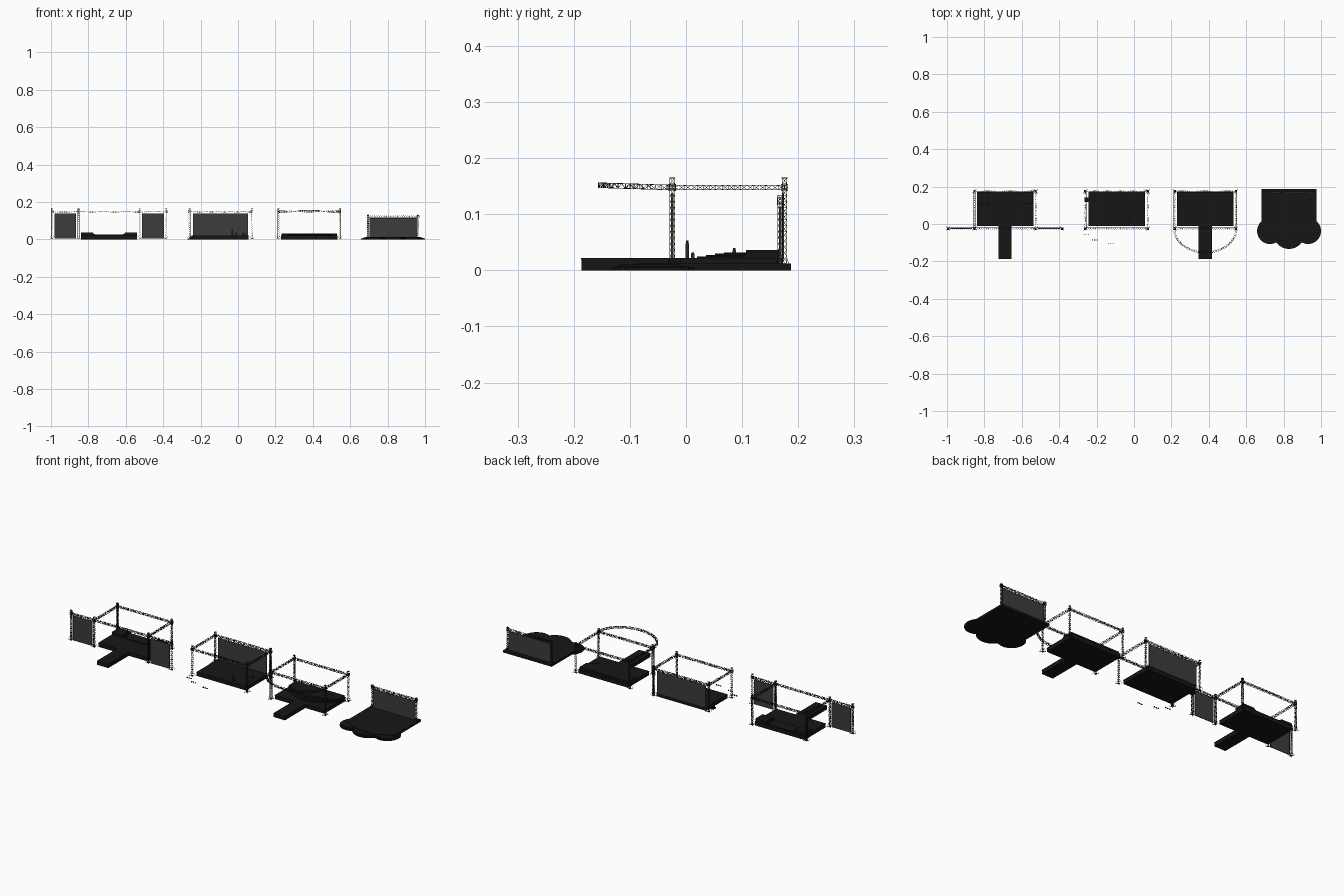
import bpy, bmesh, math
from mathutils import Vector

if "Cube" in bpy.data.objects:
    bpy.data.objects.remove(bpy.data.objects["Cube"])


def material(name, v):
    m = bpy.data.materials.new(name)
    m.diffuse_color = (v, v, v, 1)
    m.use_nodes = True
    m.node_tree.nodes["Principled BSDF"].inputs["Base Color"].default_value = m.diffuse_color
    return m


BLACK = material("stage_black", 0.008)
DARK = material("metal_dark", 0.02)
SCREEN = material("screen_grey", 0.045)


def finish(bm, name, mat):
    me = bpy.data.meshes.new(name)
    bm.to_mesh(me)
    bm.free()
    ob = bpy.data.objects.new(name, me)
    bpy.context.collection.objects.link(ob)
    me.materials.append(mat)
    return ob


def prism(name, outline, z0, z1, mat=BLACK):
    # extrude a flat outline from z0 to z1
    bm = bmesh.new()
    f = bm.faces.new([bm.verts.new((x, y, z0)) for x, y in outline])
    r = bmesh.ops.extrude_face_region(bm, geom=[f])
    top = [g for g in r["geom"] if isinstance(g, bmesh.types.BMVert)]
    bmesh.ops.translate(bm, verts=top, vec=(0, 0, z1 - z0))
    bmesh.ops.recalc_face_normals(bm, faces=bm.faces)
    return finish(bm, name, mat)


def box(name, x0, x1, y0, y1, z0, z1, mat=BLACK):
    return prism(name, [(x0, y0), (x1, y0), (x1, y1), (x0, y1)], z0, z1, mat)


def disc(name, x, y, r, z0, z1, mat=BLACK, n=48):
    pts = [(x + r * math.cos(i * math.tau / n), y + r * math.sin(i * math.tau / n)) for i in range(n)]
    return prism(name, pts, z0, z1, mat)


def bow_front(name, cx, half, y_back, y_side, y_mid, z0, z1):
    # platform with a curved front edge
    pts = [(cx + half, y_back), (cx - half, y_back)]
    for i in range(33):
        t = i / 16 - 1
        pts.append((cx + half * t, y_mid + (y_side - y_mid) * t * t))
    return prism(name, pts, z0, z1)


def tube(bm, a, b, r):
    # four-sided bar
    d = (b - a).normalized()
    u = d.orthogonal().normalized()
    v = d.cross(u)
    rings = [[bm.verts.new(p + r * o) for o in (u, v, -u, -v)] for p in (a, b)]
    for i in range(4):
        j = (i + 1) % 4
        bm.faces.new((rings[0][i], rings[0][j], rings[1][j], rings[1][i]))


def truss(name, path, w=0.0085, r=0.0007):
    # box truss: four chords with zigzag lacing
    path = [Vector(p) for p in path]
    bm = bmesh.new()
    rings = []
    for i, p in enumerate(path):
        t = (path[min(i + 1, len(path) - 1)] - path[max(i - 1, 0)]).normalized()
        up = Vector((0, 1, 0)) if abs(t.z) > 0.9 else Vector((0, 0, 1))
        s = t.cross(up).normalized() * w / 2
        q = up * w / 2
        rings.append([p + s + q, p - s + q, p - s - q, p + s - q])
    for i, (a, b) in enumerate(zip(rings, rings[1:])):
        for k in range(4):
            n = (k + 1) % 4
            tube(bm, a[k], b[k], r)
            if i % 2:
                tube(bm, a[k], b[n], r * 0.65)
            else:
                tube(bm, a[n], b[k], r * 0.65)
            tube(bm, a[k], a[n], r * 0.65)
    for end in (rings[0], rings[-1]):
        for k in range(4):
            tube(bm, end[k], end[(k + 1) % 4], r)
    return finish(bm, name, DARK)


def beam(name, a, b, w=0.0085):
    a, b = Vector(a), Vector(b)
    n = max(2, round((b - a).length / 0.011))
    return truss(name, [a.lerp(b, i / n) for i in range(n + 1)], w)


def tower(name, x, y, top, sleeve):
    beam(name + "_mast", (x, y, 0.004), (x, y, top))
    # sleeve block as a cage around the mast
    beam(name + "_sleeve", (x, y, sleeve - 0.006), (x, y, sleeve + 0.006), 0.0115)
    box(name + "_cap", x - 0.005, x + 0.005, y - 0.005, y + 0.005, top - 0.001, top, DARK)
    # base plate and outriggers
    box(name + "_base", x - 0.005, x + 0.005, y - 0.005, y + 0.005, 0.001, 0.004, DARK)
    bm = bmesh.new()
    for sx in (-1, 1):
        for sy in (-1, 1):
            foot = Vector((x + sx * 0.011, y + sy * 0.011, 0.002))
            tube(bm, Vector((x, y, 0.003)), foot, 0.0009)
            tube(bm, Vector((x + sx * 0.004, y + sy * 0.004, 0.022)), foot, 0.0006)
    finish(bm, name + "_outriggers", DARK)


FY, BY, H, TOP = -0.0245, 0.1755, 0.1475, 0.165


def frame(name, cx, half=0.164):
    # rectangular roof truss on four towers
    for s, side in ((-1, "left"), (1, "right")):
        for y, e in ((FY, "front"), (BY, "back")):
            tower(f"{name}_{e}_{side}_tower", cx + s * half, y, TOP, H)
        beam(f"{name}_{side}_beam", (cx + s * half, FY, H), (cx + s * half, BY, H))
    for y, e in ((FY, "front"), (BY, "back")):
        beam(f"{name}_{e}_beam", (cx - half, y, H), (cx + half, y, H))


def deck(name, cx, runway):
    box(name + "_deck", cx - 0.15, cx + 0.15, -0.01, 0.172, 0, 0.0195)
    box(name + "_deck_top", cx - 0.151, cx + 0.151, -0.011, 0.173, 0.0195, 0.0215)
    if runway:
        box(name + "_runway", cx - 0.034, cx + 0.034, -0.1865, -0.01, 0, 0.0195)
        box(name + "_runway_top", cx - 0.035, cx + 0.035, -0.1875, -0.01, 0.0195, 0.0215)


# Stage one: runway, corner risers, wing screens
c = -0.689
frame("wing_stage", c)
deck("wing_stage", c, True)
box("wing_stage_low_riser", c - 0.15, c + 0.15, 0.107, 0.168, 0.0215, 0.0255)
for s, side in ((-1, "left"), (1, "right")):
    for i, w in enumerate((0.075, 0.07, 0.064)):
        a, b = sorted((c + s * 0.15, c + s * (0.15 - w)))
        box(f"{side}_riser_{i}", a, b, 0.107, 0.168, 0.0215, 0.0285 + i * 0.004)
    a, b = sorted((c + s * 0.164, c + s * 0.305))
    tower(f"{side}_wing_tower", c + s * 0.305, FY, TOP, H)
    beam(f"{side}_wing_beam", (a, FY, H), (b, FY, H))
    box(f"{side}_wing_screen", a + 0.012, b - 0.012, FY - 0.002, FY + 0.002, 0.004, 0.138, SCREEN)

# Stage two: full back screen, stairs, standing items
c = -0.093
frame("screen_stage", c, 0.167)
deck("screen_stage", c, False)
box("back_screen", c - 0.147, c + 0.147, 0.171, 0.175, 0.02, 0.139, SCREEN)
for i in range(4):
    box(f"side_stair_{i}", c - 0.171 + i * 0.005, c - 0.151, 0.117, 0.142, 0, 0.005 * (i + 1))


def performer(name, x, y, h):
    z = 0.0215
    box(name + "_body", x - 0.004, x + 0.004, y - 0.003, y + 0.003, z, z + h * 0.82, DARK)
    disc(name + "_head", x, y, 0.0025, z + h * 0.8, z + h, DARK, 10)


performer("presenter", -0.03, 0.002, 0.032)
for i, (x, y, h) in enumerate(((-0.012, 0.086, 0.017), (0.028, 0.086, 0.018), (0.04, 0.012, 0.01))):
    performer(f"stand_{i}", x, y, h)
# small floor units in front of the stage
for i, (x, y) in enumerate(((-0.268, -0.055), (-0.222, -0.085), (-0.137, -0.105))):
    for k in range(3):
        px = x + k * 0.012
        box(f"floor_unit_{i}_{k}", px - 0.003, px + 0.003, y - 0.002, y + 0.002, 0, 0.005, DARK)

# Stage three: runway, curved steps, arched roof truss
c = 0.381
frame("arc_stage", c)
deck("arc_stage", c, True)
for i in range(4):
    bow_front(f"curved_step_{i}", c, 0.148, 0.168, 0.1 + i * 0.003, 0.02 + i * 0.016, 0.0215, 0.0245 + i * 0.0025)
arc = []
for i in range(43):
    t = math.pi + math.pi * i / 42
    arc.append((c + 0.166 * math.cos(t), FY + 0.128 * math.sin(t), 0.1475 - 0.004 * math.sin(t)))
truss("front_arc_truss", arc, 0.0085)

# Stage four: lobed low platform with back screen
c = 0.829
for i in range(3):
    g, z = 0.007 * i, 0.005 + 0.0025 * i
    disc(f"centre_lobe_{i}", c, -0.048, 0.085 - g, 0, z)
    for s, side in ((-1, "left"), (1, "right")):
        disc(f"{side}_lobe_{i}", c + s * 0.102, -0.038, 0.069 - g, 0, z)
bow_front("lobed_deck", c, 0.147, 0.1875, -0.035, -0.088, 0, 0.0125)
for s, side in ((-1, "left"), (1, "right")):
    tower(f"lobed_{side}_tower", c + s * 0.134, 0.168, 0.134, 0.123)
beam("lobed_back_beam", (c - 0.134, 0.168, 0.123), (c + 0.134, 0.168, 0.123))
box("lobed_screen", c - 0.127, c + 0.127, 0.166, 0.17, 0.0125, 0.114, SCREEN)
